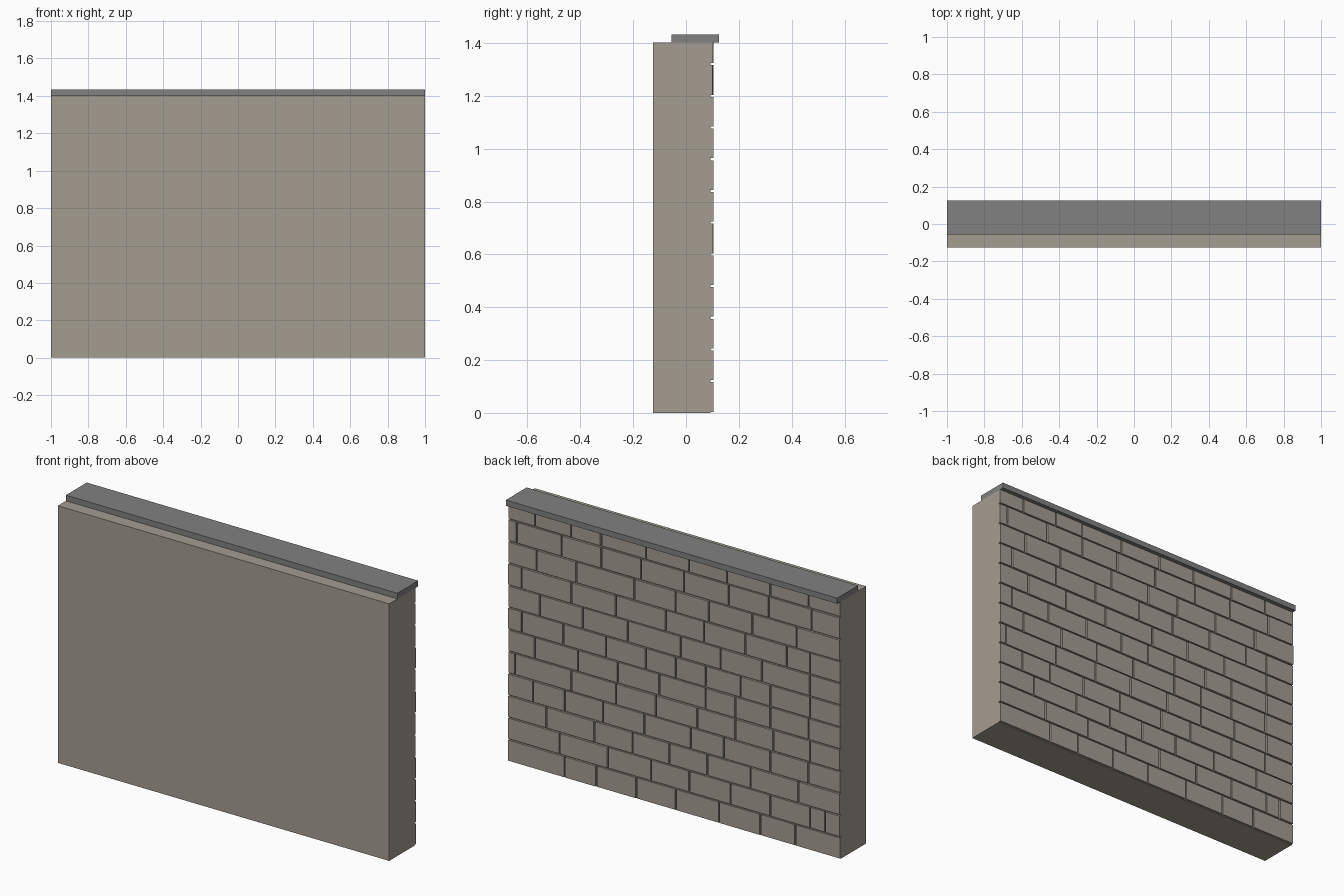
import bpy, bmesh, random

if "Cube" in bpy.data.objects:
    bpy.data.objects.remove(bpy.data.objects["Cube"])

random.seed(4)

def material(name, rgb):
    m = bpy.data.materials.new(name)
    m.diffuse_color = (*rgb, 1)
    m.use_nodes = True
    m.node_tree.nodes["Principled BSDF"].inputs["Base Color"].default_value = m.diffuse_color
    return m

STONE = material("warm_stone", (0.37, 0.335, 0.285))
SLATE = material("coping_grey", (0.22, 0.22, 0.22))

def add_box(bm, x0, x1, y0, y1, z0, z1):
    verts = bmesh.ops.create_cube(bm, size=1)["verts"]
    for v in verts:
        v.co.x = x1 if v.co.x > 0 else x0
        v.co.y = y1 if v.co.y > 0 else y0
        v.co.z = z1 if v.co.z > 0 else z0

def finish(bm, name, mat):
    mesh = bpy.data.meshes.new(name)
    bm.to_mesh(mesh)
    bm.free()
    ob = bpy.data.objects.new(name, mesh)
    ob.data.materials.append(mat)
    bpy.context.collection.objects.link(ob)

def box_object(name, mat, *dims):
    bm = bmesh.new()
    add_box(bm, *dims)
    finish(bm, name, mat)

FACE, TOP, COURSE, JOINT = 0.093, 1.402, 0.12, 0.008

# Wall core and offset coping slab
box_object("wall_core", STONE, -1, 1, -0.125, FACE, 0, TOP)
box_object("coping", SLATE, -1, 1, -0.055, 0.125, TOP, 1.433)

# Vertical joint positions per course, bottom to top
courses = [
    (-.73, -.52, -.27, -.01, .23, .47, .66),
    (-.91, -.82, -.58, -.34, -.09, .14, .40, .69),
    (-.75, -.46, -.20, .03, .25, .48, .77),
    (-.81, -.58, -.30, -.10, .18, .43, .66, .85),
    (-.82, -.60, -.37, -.14, .11, .35, .62, .96),
    (-.81, -.58, -.37, -.19, .09, .34, .58, .84),
    (-.82, -.58, -.40, -.19, -.01, .17, .41, .67, .92),
    (-.82, -.53, -.28, -.04, .28, .55, .81),
    (-.82, -.68, -.43, -.18, .05, .35, .62, .92),
    (-.74, -.47, -.21, -.01, .24, .59, .83),
    (-.83, -.57, -.33, -.06, .20, .44, .68, .95),
    (-.81, -.58, -.32, -.09, .17, .44, .62, .84),
]

# Facing stones with slightly uneven depth
bm = bmesh.new()
for i, joints in enumerate(courses):
    z0 = i * COURSE + JOINT / 2
    z1 = min((i + 1) * COURSE - JOINT / 2, TOP)
    edges = [-1 - JOINT / 2, *joints, 1 + JOINT / 2]
    for a, b in zip(edges, edges[1:]):
        add_box(bm, a + JOINT / 2, b - JOINT / 2, FACE,
                0.103 + random.uniform(-0.002, 0.002), z0, z1)
finish(bm, "facing_stones", STONE)
